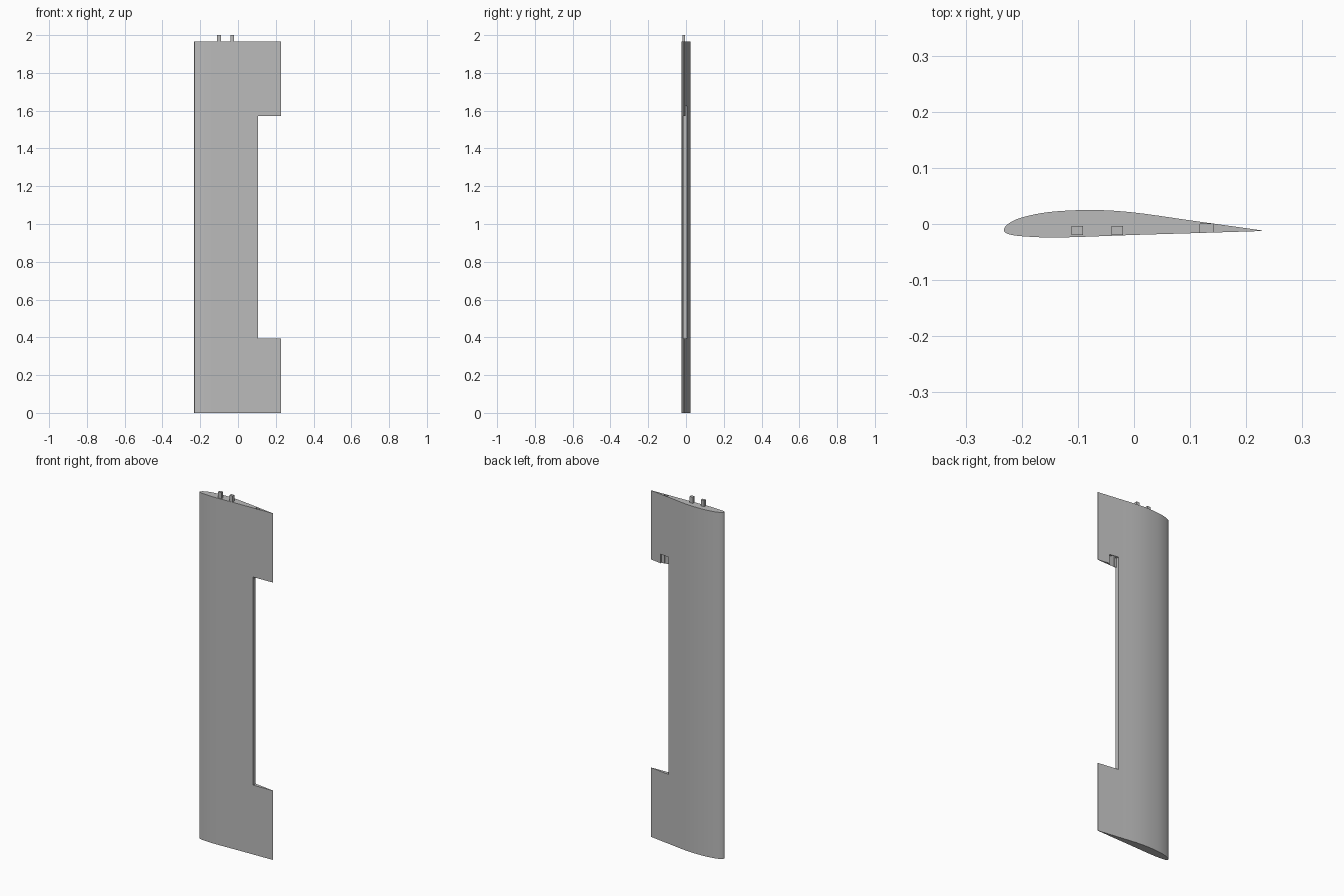
import bpy
import bmesh
from mathutils import Vector

cube = bpy.data.objects.get("Cube")
if cube:
    bpy.data.objects.remove(cube, do_unlink=True)

grey = bpy.data.materials.new("plain grey")
grey.use_nodes = True
colour = (0.5, 0.5, 0.5, 1)
grey.diffuse_color = colour
grey.node_tree.nodes["Principled BSDF"].inputs["Base Color"].default_value = colour


def make_object(name, bm):
    bmesh.ops.recalc_face_normals(bm, faces=bm.faces)
    mesh = bpy.data.meshes.new(name)
    bm.to_mesh(mesh)
    bm.free()
    mesh.materials.append(grey)
    obj = bpy.data.objects.new(name, mesh)
    bpy.context.collection.objects.link(obj)
    return obj


def box(name, low, high):
    low, high = Vector(low), Vector(high)
    bm = bmesh.new()
    bmesh.ops.create_cube(bm, size=1)
    bmesh.ops.scale(bm, vec=high - low, verts=bm.verts)
    bmesh.ops.translate(bm, vec=(low + high) / 2, verts=bm.verts)
    return make_object(name, bm)


def smooth_curve(points, steps=4):
    """Catmull-Rom curve through the points, without the last one."""
    pts = [Vector(p) for p in points]
    pts = [pts[0] * 2 - pts[1]] + pts + [pts[-1] * 2 - pts[-2]]
    out = []
    for a, b, c, d in zip(pts, pts[1:], pts[2:], pts[3:]):
        for i in range(steps):
            t = i / steps
            out.append(0.5 * (2 * b + (c - a) * t + (2 * a - 5 * b + 4 * c - d) * t ** 2
                              + (3 * b - a - 3 * c + d) * t ** 3))
    return out


# Airfoil section, from trailing edge over the back, round the nose and along the front
section = smooth_curve([
    (0.228, -0.0115), (0.2, -0.0075), (0.1, 0.0065), (0, 0.0205), (-0.075, 0.025),
    (-0.15, 0.0215), (-0.2, 0.0115), (-0.224, 0.0005), (-0.232, -0.011),
    (-0.222, -0.0185), (-0.19, -0.0225), (-0.13, -0.024), (0, -0.0195),
    (0.1, -0.0165), (0.228, -0.0125)])
section.append(Vector((0.228, -0.0125)))

# Wing panel extruded along the span
bm = bmesh.new()
base = bm.faces.new([bm.verts.new((p.x, p.y, 0)) for p in section])
top = bmesh.ops.extrude_face_region(bm, geom=[base])
bmesh.ops.translate(bm, vec=(0, 0, 1.965),
                    verts=[g for g in top["geom"] if isinstance(g, bmesh.types.BMVert)])
wing = make_object("wing_panel", bm)

# Flap opening, hinge pocket on the back, and cable channel from the top end
cutters = [
    box("flap_opening", (0.107, -0.1, 0.393), (0.3, 0.1, 1.573)),
    box("hinge_pocket", (0.106, -0.011, 1.56), (0.16, 0.1, 1.625)),
    box("cable_channel", (0.118, -0.0148, 1.55), (0.142, 0, 2.05)),
]
bpy.context.view_layer.objects.active = wing
for cutter in cutters:
    cutter.hide_render = True
    mod = wing.modifiers.new(cutter.name, "BOOLEAN")
    mod.operation = "DIFFERENCE"
    mod.solver = "EXACT"
    mod.object = cutter
    bpy.ops.object.modifier_apply(modifier=mod.name)
    bpy.data.objects.remove(cutter, do_unlink=True)

bpy.ops.object.select_all(action="DESELECT")
wing.select_set(True)
bpy.ops.object.shade_smooth_by_angle(angle=0.5)

# Joining pegs on the top end
for name, x in (("front_peg", -0.101), ("rear_peg", -0.03)):
    box(name, (x - 0.01, -0.0195, 1.93), (x + 0.01, -0.004, 2))
